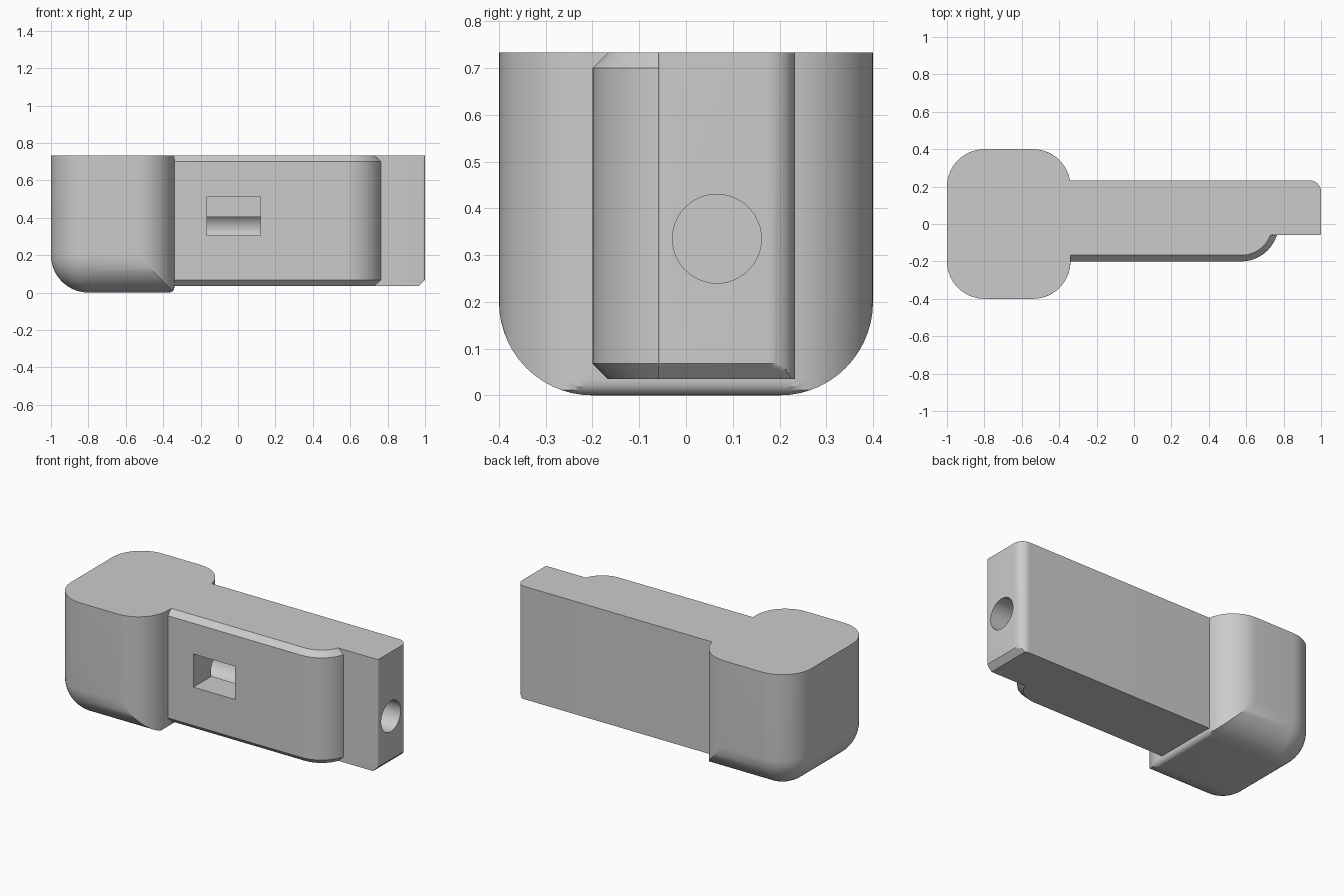
import bpy, bmesh
from math import sin, cos, asin, sqrt, pi, radians
from mathutils import Matrix

cube = bpy.data.objects.get("Cube")
if cube:
    bpy.data.objects.remove(cube, do_unlink=True)

TOP = 0.733
R = 0.2        # large corner radius
N = 14         # segments per arc

grey = bpy.data.materials.new("light_grey")
grey.use_nodes = True
colour = (0.6, 0.6, 0.6, 1)
grey.diffuse_color = colour
grey.node_tree.nodes["Principled BSDF"].inputs["Base Color"].default_value = colour


def finish(bm, name):
    bmesh.ops.recalc_face_normals(bm, faces=bm.faces)
    mesh = bpy.data.meshes.new(name)
    bm.to_mesh(mesh)
    bm.free()
    mesh.materials.append(grey)
    ob = bpy.data.objects.new(name, mesh)
    bpy.context.collection.objects.link(ob)
    return ob


def loft(name, layers):
    """Join stacked outlines, given as (z, points), into a closed solid."""
    bm = bmesh.new()
    rings = [[bm.verts.new((x, y, z)) for x, y in pts] for z, pts in layers]
    for a, b in zip(rings, rings[1:]):
        for i in range(len(a)):
            j = (i + 1) % len(a)
            bm.faces.new((a[i], a[j], b[j], b[i]))
    bm.faces.new(rings[0])
    bm.faces.new(rings[-1])
    bmesh.ops.remove_doubles(bm, verts=bm.verts, dist=0.0002)
    return finish(bm, name)


def arc(cx, cy, r, a0, a1, n=N):
    angles = [a0 + (a1 - a0) * k / n for k in range(n + 1)]
    return [(cx + r * cos(a), cy + r * sin(a)) for a in angles]


def combine(target, other, operation):
    mod = target.modifiers.new(operation.lower(), 'BOOLEAN')
    mod.object, mod.operation, mod.solver = other, operation, 'EXACT'
    bpy.context.view_layer.objects.active = target
    bpy.ops.object.modifier_apply(modifier=mod.name)
    bpy.data.objects.remove(other, do_unlink=True)


# Head: rounded block, large bottom fillet on three sides, small one on the right
def head_outline(z):
    low = max(R - z, 0)
    r = sqrt(max(R * R - low * low, 0))
    small = 0.03
    lift = max(small - z, 0)
    limit = -0.34 - small + sqrt(small * small - lift * lift)
    sweep = asin(min(r / R, 1))
    half = arc(-0.54, R, R, 0, sweep) + arc(-0.8, R, r, pi / 2, pi)
    half = [(min(x, limit), y) for x, y in half]
    return half + [(x, -y) for x, y in reversed(half)]


heights = [R * (1 - cos(pi / 2 * k / N)) for k in range(N + 1)] + [TOP]
housing = loft("housing", [(z, head_outline(z)) for z in heights])


# Arm: long block, rounded back corner, chamfered lower end
def arm_outline(limit):
    pts = [(-0.45, -0.06)] + arc(0.99, -0.05, 0.01, -pi / 2, 0, 4)
    pts += arc(0.94, 0.173, 0.06, 0, pi / 2) + [(-0.45, 0.233)]
    return [(min(x, limit), y) for x, y in pts]


BASE, CH = 0.035, 0.033
steps = [CH * k / 5 for k in range(6)]
arm = loft("arm", [(BASE + s, arm_outline(1 - CH + s)) for s in steps]
           + [(TOP, arm_outline(1))])


# Front plate: raised pad with a rounded end and chamfered rims
def plate_outline(r):
    return [(-0.45, 0), (-0.45, -r)] + arc(0.573, 0, r, -pi / 2, 0)


plate = loft("front_plate", [(BASE, plate_outline(R - CH)),
                             (BASE + CH, plate_outline(R)),
                             (TOP - CH, plate_outline(R)),
                             (TOP, plate_outline(R - CH))])

combine(housing, arm, 'UNION')
combine(housing, plate, 'UNION')

# Bore along the arm
bm = bmesh.new()
bmesh.ops.create_cone(bm, cap_ends=True, segments=48, radius1=0.095, radius2=0.095,
                      depth=1.44,
                      matrix=Matrix.Translation((0.38, 0.066, 0.335))
                      @ Matrix.Rotation(pi / 2, 4, 'Y'))
combine(housing, finish(bm, "bore"), 'DIFFERENCE')

# Window pocket in the front plate
window = [(-0.165, -0.3), (0.12, -0.3), (0.12, 0.0), (-0.165, 0.0)]
combine(housing, loft("window", [(0.305, window), (0.51, window)]), 'DIFFERENCE')

# Smooth the curved faces, keep the edges sharp
bpy.ops.object.select_all(action='DESELECT')
housing.select_set(True)
bpy.context.view_layer.objects.active = housing
bpy.ops.object.shade_smooth_by_angle(angle=radians(25))
